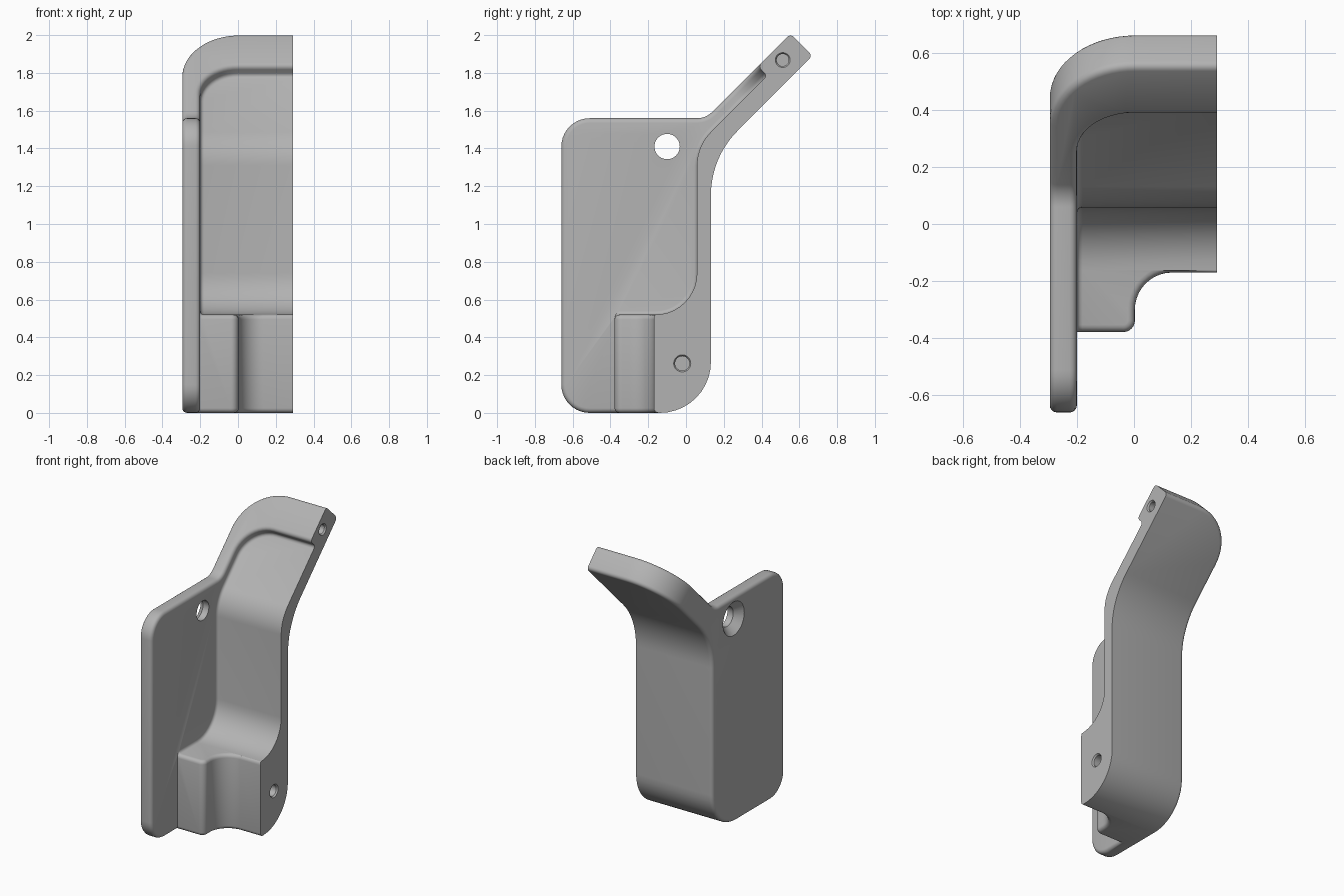
import bpy, bmesh, math
from mathutils import Vector, Matrix

if "Cube" in bpy.data.objects:
    bpy.data.objects.remove(bpy.data.objects["Cube"])

LEFT, INNER, END = -0.295, -0.2, 0.29      # plate outside, plate inside, cut end
DIAG = math.sqrt(0.5)


def tilt(s, d):
    """Point on the 45 degree section: s along (y+z), d across (y-z)."""
    return ((s + d) / 2, (s - d) / 2)


def rounded(corners, steps=10):
    """Turn (a, b, radius) corners into an outline with filleted corners."""
    out = []
    n = len(corners)
    for i, (a, b, r) in enumerate(corners):
        p = Vector((a, b))
        if r == 0:
            out.append(p)
            continue
        u = (Vector(corners[i - 1][:2]) - p).normalized()
        v = (Vector(corners[(i + 1) % n][:2]) - p).normalized()
        half = u.angle(v) / 2
        centre = p + (u + v).normalized() * (r / math.sin(half))
        start = p + u * (r / math.tan(half)) - centre
        sweep = start.angle_signed(p + v * (r / math.tan(half)) - centre)
        for k in range(steps + 1):
            t = -sweep * k / steps
            out.append(centre + Matrix.Rotation(t, 2) @ start)
    return out


def prism(name, outline, lo, hi, axis):
    """Extrude an outline along x (outline in y, z) or z (outline in x, y)."""
    bm = bmesh.new()
    place = (lambda p, h: (h, p.x, p.y)) if axis == "x" else (lambda p, h: (p.x, p.y, h))
    face = bm.faces.new([bm.verts.new(place(p, lo)) for p in outline])
    ext = bmesh.ops.extrude_face_region(bm, geom=[face])["geom"]
    move = Vector(place(Vector((0, 0)), hi - lo))
    bmesh.ops.translate(bm, vec=move, verts=[g for g in ext if isinstance(g, bmesh.types.BMVert)])
    bmesh.ops.recalc_face_normals(bm, faces=bm.faces)
    return finish(name, bm)


def finish(name, bm):
    me = bpy.data.meshes.new(name)
    bm.to_mesh(me)
    bm.free()
    ob = bpy.data.objects.new(name, me)
    bpy.context.collection.objects.link(ob)
    return ob


def round_edges(ob, rule, radius, segments):
    """Bevel every edge that meets the rule."""
    bm = bmesh.new()
    bm.from_mesh(ob.data)
    bmesh.ops.remove_doubles(bm, verts=bm.verts, dist=0.0005)
    bmesh.ops.dissolve_limit(bm, angle_limit=0.005, verts=bm.verts, edges=bm.edges)
    edges = [e for e in bm.edges if len(e.link_faces) == 2 and rule(e)]
    bmesh.ops.bevel(bm, geom=edges, offset=radius, segments=segments, profile=0.5,
                    affect='EDGES', clamp_overlap=False)
    bm.to_mesh(ob.data)
    bm.free()


def cut(ob, cutter):
    mod = ob.modifiers.new("cut", 'BOOLEAN')
    mod.operation, mod.solver, mod.object = 'DIFFERENCE', 'EXACT', cutter
    bpy.context.view_layer.objects.active = ob
    bpy.ops.object.modifier_apply(modifier=mod.name)
    bpy.data.objects.remove(cutter)


def bore(ob, x, y, z, stages):
    """Drill along x; each stage is (start radius, end radius, start, end)."""
    for r1, r2, a, b in stages:
        bm = bmesh.new()
        turn = Matrix.Translation((x + (a + b) / 2, y, z)) @ Matrix.Rotation(math.pi / 2, 4, 'Y')
        bmesh.ops.create_cone(bm, cap_ends=True, segments=40, radius1=r1, radius2=r2,
                              depth=b - a, matrix=turn)
        cut(ob, finish("drill", bm))


def sharp_convex(e):
    return e.calc_face_angle_signed(0) > math.radians(50)


# Side plate and tilted back as one solid outline
FRONT, FLOOR, BACK = -1.455, -1.355, -1.22   # offsets of the tilted surfaces
TOP, STEP = 2.561, 2.215                     # tilted end and pocket step
body = prism("bracket_body", rounded([
    (-0.66, 0, 0.15), (0.132, 0, 0.27), (0.132, 0.132 - BACK, 0.48),
    (*tilt(TOP, BACK), 0), (*tilt(TOP, FRONT), 0),
    (1.56 + FRONT, 1.56, 0.11), (-0.66, 1.56, 0.15)]), LEFT, END, "x")

# Large round on the upper outside corner
round_edges(body, lambda e: all(v.co.x < LEFT + 0.01 and v.co.y + v.co.z > TOP - 0.01
                                for v in e.verts), 0.3, 16)

# Pocket in front of the back wall, with a rounded upper corner and soft floor
pocket = prism("pocket", rounded([
    (-1, 0.52, 0), (0.058, 0.52, 0.22), (0.058, 0.058 - FLOOR, 0.25),
    (*tilt(STEP, FLOOR), 0), (*tilt(STEP, -2.4), 0), (-1, 2.3, 0)]), INNER, 1, "x")
round_edges(pocket, lambda e: all(v.co.x < INNER + 0.01 and abs(v.co.y + v.co.z - STEP) < 0.01
                                  for v in e.verts), 0.2, 12)
round_edges(pocket, lambda e: sharp_convex(e) and all(
    v.co.y - v.co.z > FLOOR - 0.01 or v.co.z < 0.53 for v in e.verts), 0.02, 3)
cut(body, pocket)

# Scooped front of the foot block
cut(body, prism("scoop", rounded([
    (INNER, -1, 0), (INNER, -0.378, 0), (0.003, -0.378, 0.04),
    (0.003, -0.17, 0.13), (1, -0.17, 0), (1, -1, 0)]), -0.2, 0.6, "z"))

# Soften the outer edges, leaving the flat cut end sharp
round_edges(body, lambda e: sharp_convex(e) and not all(v.co.x > END - 0.001 for v in e.verts),
            0.025, 4)

# Countersunk plate hole and two blind holes in the cut end
bore(body, LEFT, -0.1, 1.41, [(0.067, 0.067, -0.1, 0.2), (0.117, 0.067, -0.001, 0.05)])
for y, z, r in ((-0.02, 0.262, 0.046), (0.512, 1.868, 0.04)):
    bore(body, END, y, z, [(r - 0.008, r - 0.008, -0.15, 0.05), (r - 0.008, r, -0.01, 0.001)])

# Plain grey finish
grey = bpy.data.materials.new("plain grey")
grey.use_nodes = True
colour = (0.45, 0.45, 0.45, 1)
grey.diffuse_color = colour
grey.node_tree.nodes["Principled BSDF"].inputs["Base Color"].default_value = colour
body.data.materials.clear()
body.data.materials.append(grey)

bpy.ops.object.select_all(action='DESELECT')
body.select_set(True)
bpy.context.view_layer.objects.active = body
bpy.ops.object.shade_smooth_by_angle(angle=math.radians(32))
